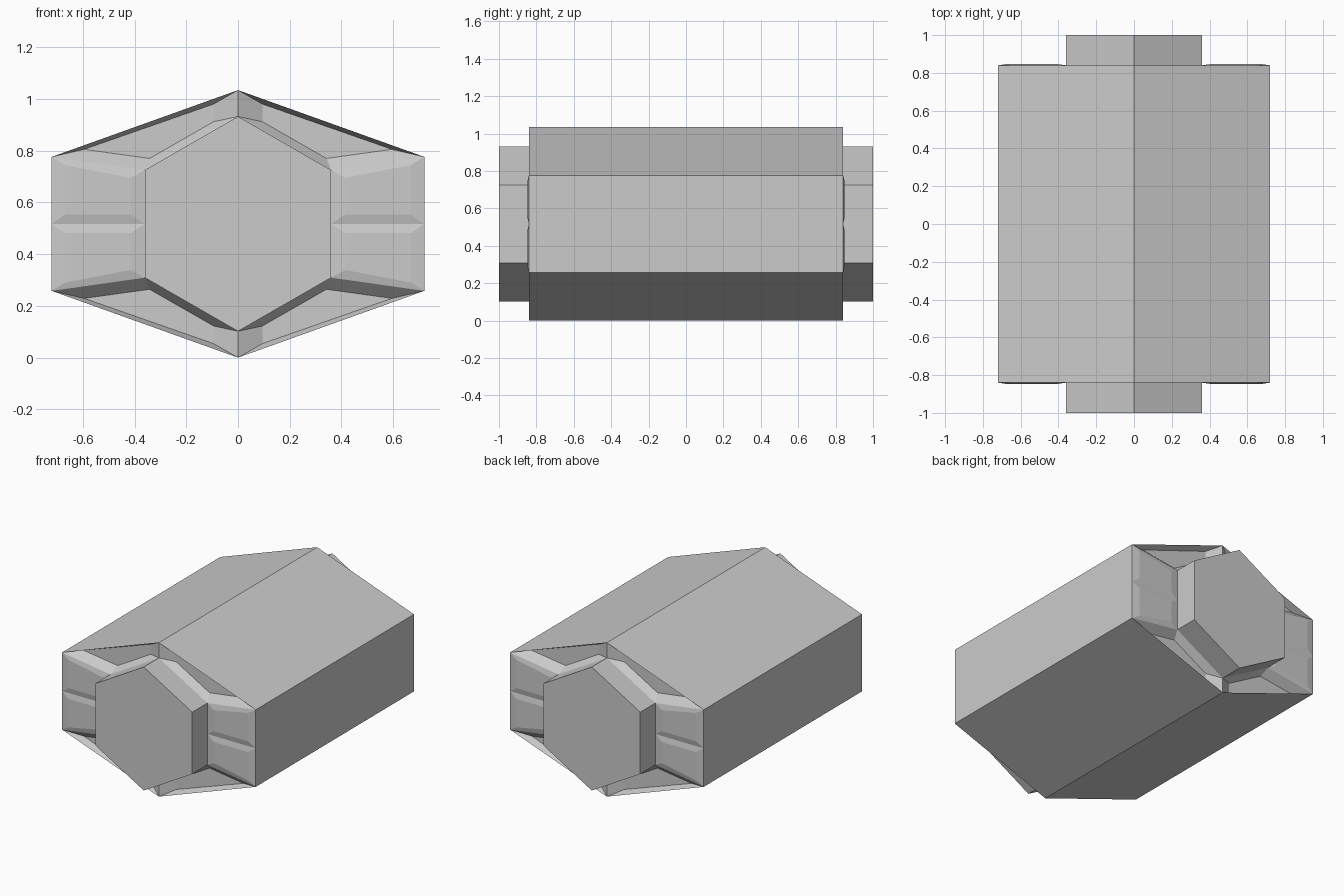
import bpy, bmesh
from mathutils import Vector

cube = bpy.data.objects.get("Cube")
if cube:
    bpy.data.objects.remove(cube, do_unlink=True)

grey = bpy.data.materials.new("plain grey")
grey.use_nodes = True
colour = (0.6, 0.6, 0.6, 1)
grey.diffuse_color = colour
grey.node_tree.nodes["Principled BSDF"].inputs["Base Color"].default_value = colour

MID = 0.517      # height of the centre line
END = 0.84       # half length of the outer body
TIP = 1.0        # half length of the core


def finish(name, bm, mirrored=False):
    bmesh.ops.remove_doubles(bm, verts=bm.verts, dist=0.0005)
    bmesh.ops.recalc_face_normals(bm, faces=bm.faces)
    mesh = bpy.data.meshes.new(name)
    bm.to_mesh(mesh)
    bm.free()
    mesh.materials.append(grey)
    ob = bpy.data.objects.new(name, mesh)
    ob.location.z = MID
    bpy.context.collection.objects.link(ob)
    if mirrored:
        mod = ob.modifiers.new("mirror", 'MIRROR')
        mod.use_axis = (True, True, True)
        mod.merge_threshold = 0.0005
    return ob


def add_face(bm, points):
    return bm.faces.new([bm.verts.new(p) for p in points])


def framed_panel(bm, outer, inner, shift):
    """Sloped border from an outer outline to a shifted inner panel."""
    a = [Vector((x, -END, z)) for x, z in outer]
    b = [Vector((x, -END + shift, z)) for x, z in inner]
    add_face(bm, b)
    for i in range(len(a)):
        j = (i + 1) % len(a)
        add_face(bm, (a[i], a[j], b[j], b[i]))


# Hexagonal core that sticks out of both ends
bm = bmesh.new()
hexagon = [(0, 0.415), (0.36, 0.208), (0.36, -0.208),
           (0, -0.415), (-0.36, -0.208), (-0.36, 0.208)]
end = add_face(bm, [(x, -TIP, z) for x, z in hexagon])
grown = bmesh.ops.extrude_face_region(bm, geom=[end], use_keep_orig=True)
bmesh.ops.translate(bm, vec=(0, 2 * TIP, 0),
                    verts=[v for v in grown["geom"] if isinstance(v, bmesh.types.BMVert)])
finish("hexagonal_core", bm)

# One eighth of the outer body, mirrored on all axes
top, shoulder = (0, MID), (0.72, 0.259)
core_top, core_shoulder = hexagon[0], hexagon[1]
bm = bmesh.new()
for (x0, z0), (x1, z1) in ((top, shoulder), (shoulder, (0.72, 0))):
    add_face(bm, ((x0, -END, z0), (x1, -END, z1), (x1, 0, z1), (x0, 0, z0)))

# Sunken pocket between the roof edge and the core
framed_panel(bm, (top, shoulder, core_shoulder, core_top),
             ((0.094, 0.463), (0.595, 0.288), (0.342, 0.253), (0.094, 0.395)), 0.05)

# Slightly raised panel beside the core
framed_panel(bm, (core_shoulder, shoulder, (0.72, 0), (0.36, 0)),
             ((0.415, 0.178), (0.668, 0.227), (0.668, 0.036), (0.415, 0.036)), -0.008)
finish("outer_body", bm, mirrored=True)
